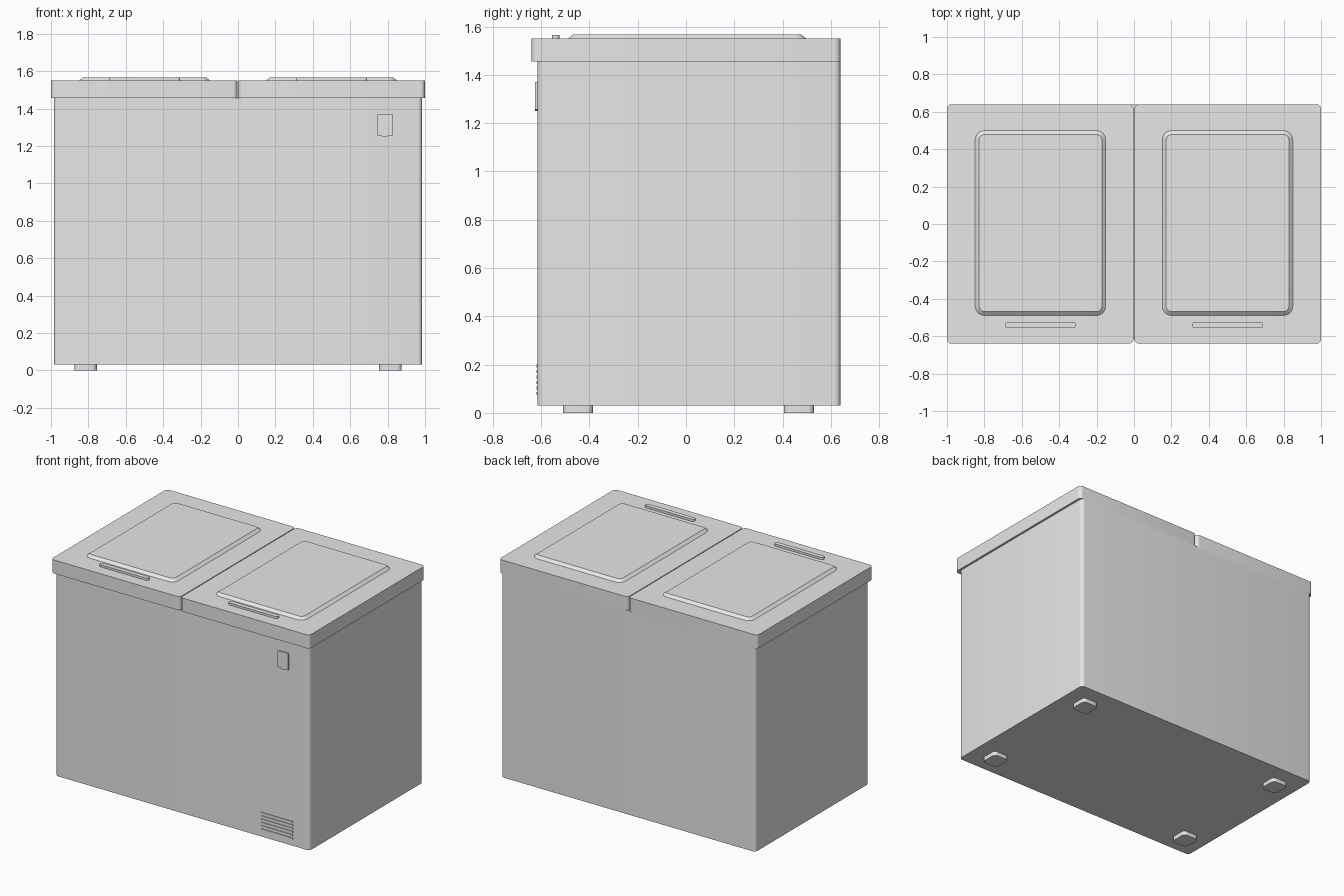
import bpy
import bmesh
from math import cos, sin, pi, radians

cube = bpy.data.objects.get("Cube")
if cube:
    bpy.data.objects.remove(cube, do_unlink=True)

grey = bpy.data.materials.new("light_grey")
grey.use_nodes = True
grey.diffuse_color = (0.8, 0.8, 0.8, 1)
grey.node_tree.nodes["Principled BSDF"].inputs["Base Color"].default_value = (0.8, 0.8, 0.8, 1)


def rounded_rect(x0, x1, y0, y1, r, steps=6):
    """Counter-clockwise outline of a rectangle with round corners."""
    pts = []
    corners = [(x1 - r, y1 - r), (x0 + r, y1 - r), (x0 + r, y0 + r), (x1 - r, y0 + r)]
    for k, (cx, cy) in enumerate(corners):
        for i in range(steps + 1):
            a = (k + i / steps) * pi / 2
            pts.append((cx + r * cos(a), cy + r * sin(a)))
    return pts


def loft(name, rings):
    """Closed solid through matching rings of 3D points."""
    bm = bmesh.new()
    loops = [[bm.verts.new(p) for p in ring] for ring in rings]
    n = len(loops[0])
    for a, b in zip(loops, loops[1:]):
        for i in range(n):
            j = (i + 1) % n
            bm.faces.new((a[i], a[j], b[j], b[i]))
    bm.faces.new(loops[0][::-1])
    bm.faces.new(loops[-1])
    bmesh.ops.recalc_face_normals(bm, faces=bm.faces)
    mesh = bpy.data.meshes.new(name)
    bm.to_mesh(mesh)
    bm.free()
    mesh.materials.append(grey)
    obj = bpy.data.objects.new(name, mesh)
    bpy.context.collection.objects.link(obj)
    bpy.ops.object.select_all(action='DESELECT')
    obj.select_set(True)
    bpy.context.view_layer.objects.active = obj
    bpy.ops.object.shade_smooth_by_angle(angle=radians(25))
    return obj


def slab(name, x0, x1, y0, y1, z0, z1, r, inset=0.0):
    """Rounded slab, optionally tapering towards its top."""
    base = rounded_rect(x0, x1, y0, y1, r)
    top = rounded_rect(x0 + inset, x1 - inset, y0 + inset, y1 - inset, r - inset)
    return loft(name, [[(x, y, z0) for x, y in base], [(x, y, z1) for x, y in top]])


def front_plate(name, outline, y_back, y_front):
    """Flat plate standing on the front wall, outline given in x and z."""
    return loft(name, [[(x, y, z) for x, z in outline] for y in (y_back, y_front)])


# Cabinet
slab("cabinet", -0.985, 0.985, -0.615, 0.64, 0.03, 1.455, 0.025)

# Two lids, each with a raised panel and a grip
for side, sign in (("left", 1), ("right", -1)):
    def span(a, b):
        return sorted((sign * a, sign * b))
    slab(side + "_lid", *span(0.003, 1.0), -0.64, 0.64, 1.455, 1.55, 0.025)
    slab(side + "_lid_panel", *span(0.15, 0.85), -0.49, 0.5, 1.549, 1.567, 0.05, 0.022)
    slab(side + "_lid_grip", *span(0.31, 0.69), -0.556, -0.524, 1.549, 1.565, 0.014)

    # Feet
    for end, y0, y1 in (("front", -0.51, -0.385), ("back", 0.405, 0.53)):
        slab(end + "_" + side + "_foot", *span(0.755, 0.875), y0, y1, 0, 0.031, 0.025)

# Control plate with a small lip at the bottom
front_plate("control_plate", [
    (0.745, 1.256), (0.765, 1.256), (0.772, 1.25), (0.798, 1.25),
    (0.805, 1.256), (0.825, 1.256), (0.825, 1.37), (0.745, 1.37)], -0.614, -0.625)

# Vent slats
for i in range(6):
    z = 0.074 + i * 0.023
    front_plate(f"vent_slat_{i + 1}", [
        (0.61, z), (0.855, z), (0.855, z + 0.012), (0.61, z + 0.012)], -0.614, -0.62)
